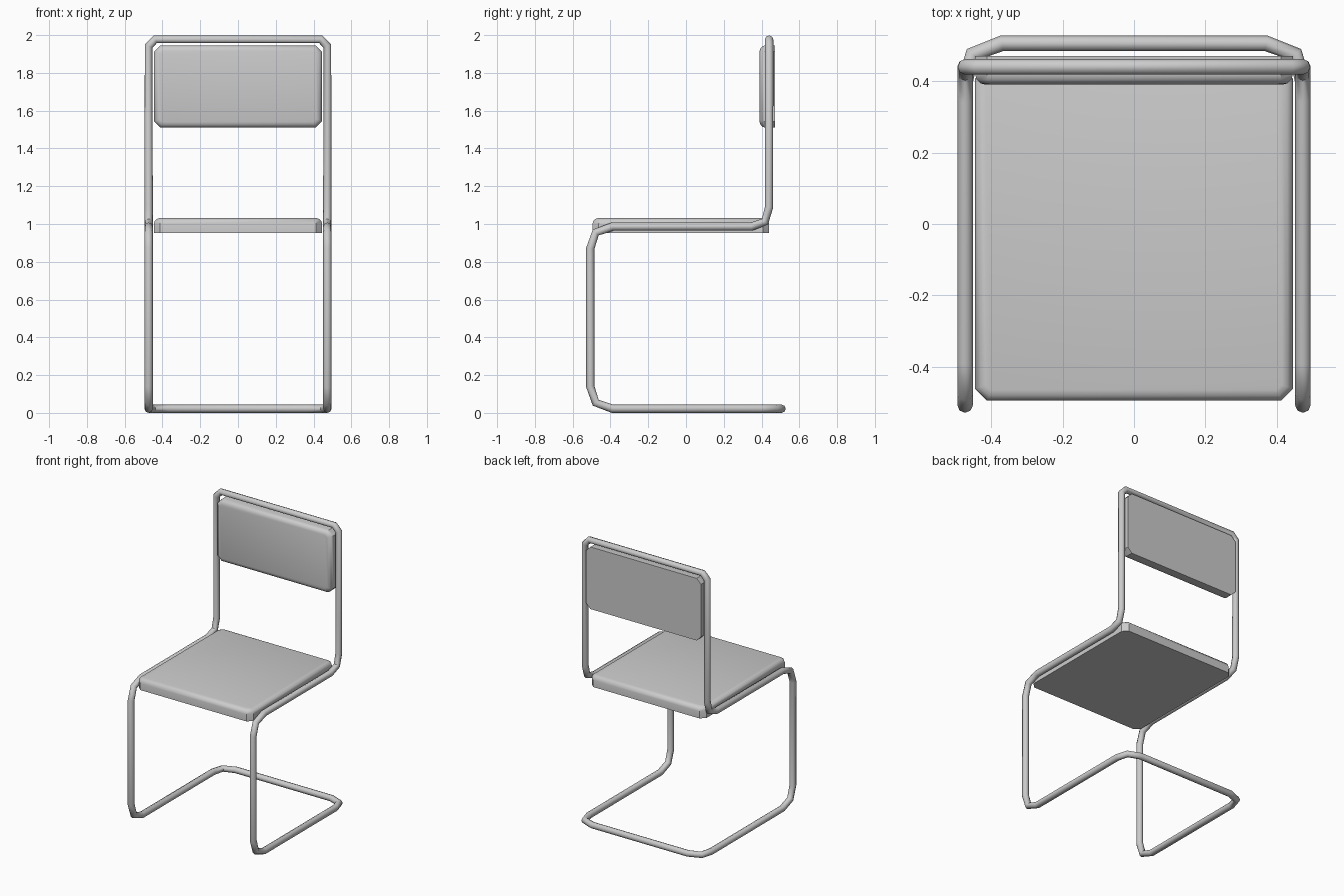
import bpy, bmesh, math
from mathutils import Matrix, Vector

if "Cube" in bpy.data.objects:
    bpy.data.objects.remove(bpy.data.objects["Cube"])


def smooth(obj, angle):
    bpy.ops.object.select_all(action='DESELECT')
    bpy.context.view_layer.objects.active = obj
    obj.select_set(True)
    bpy.ops.object.shade_smooth_by_angle(angle=math.radians(angle))


def tube(name, points, radius):
    """Closed bent tube with eight sides, converted to a mesh."""
    curve = bpy.data.curves.new(name, 'CURVE')
    curve.dimensions = '3D'
    curve.bevel_depth = radius
    curve.bevel_resolution = 2
    spline = curve.splines.new('POLY')
    spline.points.add(len(points) - 1)
    for p, co in zip(spline.points, points):
        p.co = (*co, 1)
    spline.use_cyclic_u = True
    obj = bpy.data.objects.new(name, curve)
    bpy.context.collection.objects.link(obj)
    bpy.ops.object.select_all(action='DESELECT')
    bpy.context.view_layer.objects.active = obj
    obj.select_set(True)
    bpy.ops.object.convert(target='MESH')
    smooth(bpy.context.object, 50)


def pad(name, size, matrix, bevel=0.033):
    """Cushion: chamfered corners, rounded upper rim, flat underside."""
    bm = bmesh.new()
    bmesh.ops.create_cube(bm, size=1, matrix=Matrix.Diagonal((*size, 1)))
    upright = [e for e in bm.edges if abs(e.verts[0].co.z - e.verts[1].co.z) > 1e-4]
    bmesh.ops.bevel(bm, geom=upright, offset=bevel, segments=1, affect='EDGES')
    rim = [e for e in bm.edges if all(v.co.z > size[2] / 2 - 1e-4 for v in e.verts)]
    bmesh.ops.bevel(bm, geom=rim, offset=bevel * 0.9, segments=3, profile=0.5, affect='EDGES')
    bm.transform(matrix)
    mesh = bpy.data.meshes.new(name)
    bm.to_mesh(mesh)
    bm.free()
    obj = bpy.data.objects.new(name, mesh)
    bpy.context.collection.objects.link(obj)
    smooth(obj, 40)


# Cantilever frame: one side from the rear floor bar to the top bar, then mirrored
R = 0.022
half = [
    (0.37, 0.506, R), (0.452, 0.475, R), (0.473, 0.40, R),
    (0.473, -0.39, R), (0.473, -0.478, 0.054), (0.473, -0.507, 0.14),
    (0.473, -0.507, 0.87), (0.473, -0.478, 0.955), (0.473, -0.39, 0.986),
    (0.473, 0.345, 0.986), (0.473, 0.418, 1.012), (0.473, 0.44, 1.09),
    (0.473, 0.44, 1.942), (0.438, 0.44, 1.978),
]
frame_path = half + [(-x, y, z) for x, y, z in reversed(half)]
tube("tube_frame", frame_path, R)

# Seat cushion
pad("seat", (0.89, 0.935, 0.078), Matrix.Translation((0, -0.0275, 0.992)))

# Backrest cushion, rounded side facing forward
pad("backrest", (0.89, 0.435, 0.08),
    Matrix.Translation((0, 0.43, 1.728)) @ Matrix.Rotation(math.pi / 2, 4, 'X'))
